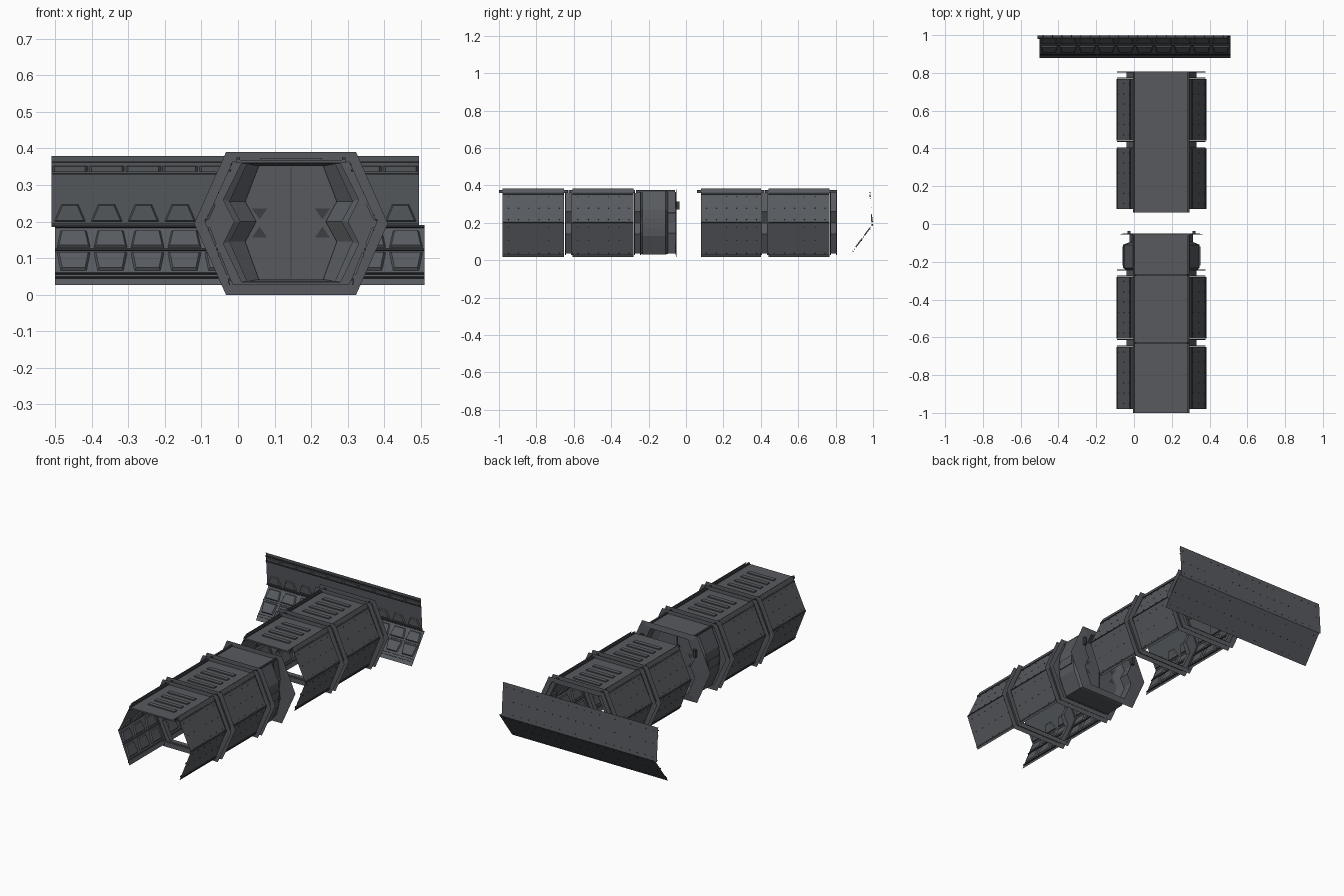
import bpy, bmesh
from mathutils import Vector

cube = bpy.data.objects.get("Cube")
if cube:
    bpy.data.objects.remove(cube, do_unlink=True)

CX = 0.145  # corridor centre line


def material(name, color):
    m = bpy.data.materials.new(name)
    m.use_nodes = True
    m.diffuse_color = color
    m.node_tree.nodes["Principled BSDF"].inputs["Base Color"].default_value = color
    return m


BODY = material("steel grey", (0.095, 0.102, 0.113, 1))
DARK = material("dark steel", (0.045, 0.049, 0.055, 1))


def finish(name, bm, fix=True):
    if fix:
        bmesh.ops.recalc_face_normals(bm, faces=bm.faces[:])
    me = bpy.data.meshes.new(name)
    bm.to_mesh(me)
    bm.free()
    me.materials.append(BODY)
    me.materials.append(DARK)
    ob = bpy.data.objects.new(name, me)
    bpy.context.collection.objects.link(ob)
    return ob


def ring(half):
    """Mirror a right-hand half outline (offset, z) into a closed loop."""
    return [(CX + d, z) for d, z in half] + [(CX - d, z) for d, z in reversed(half)]


def loft(name, sections, cap=False, mat=0):
    """Skin matching outlines placed along y."""
    bm = bmesh.new()
    loops = [[bm.verts.new((x, y, z)) for x, z in ring(h)] for h, y in sections]
    for a, b in zip(loops, loops[1:]):
        n = len(a)
        for i in range(n):
            j = (i + 1) % n
            bm.faces.new((a[i], a[j], b[j], b[i]))
    if cap:
        bm.faces.new(loops[0])
        bm.faces.new(loops[-1])
    for f in bm.faces:
        f.material_index = mat
    return finish(name, bm)


def add_box(bm, lo, hi, mat=0):
    vs = bmesh.ops.create_cube(bm, size=1)["verts"]
    for v in vs:
        v.co = [l + (c + 0.5) * (h - l) for l, h, c in zip(lo, hi, v.co)]
    for f in {f for v in vs for f in v.link_faces}:
        f.material_index = mat


def box(name, lo, hi, mat=0):
    bm = bmesh.new()
    add_box(bm, lo, hi, mat)
    return finish(name, bm)


def panel(name, path, u0, u1, place, rows, rails, pitch):
    """Folded thin sheet with raised trapezoids, rails and rivets."""
    bm = bmesh.new()

    def slab(seg, quad, h, taper, mat):
        (a, b) = Vector(path[seg]), Vector(path[seg + 1])
        d = b - a
        n = Vector((d.y, -d.x)).normalized()
        mu = sum(q[0] for q in quad) / 4
        mt = sum(q[1] for q in quad) / 4
        low, top = [], []
        for u, t in quad:
            p = a + d * t
            low.append(bm.verts.new(place(u, p.x, p.y)))
            p = a + d * (mt + (t - mt) * taper) + n * h
            top.append(bm.verts.new(place(mu + (u - mu) * taper, p.x, p.y)))
        faces = [bm.faces.new(top)]
        for i in range(4):
            j = (i + 1) % 4
            faces.append(bm.faces.new((low[i], low[j], top[j], top[i])))
        for f in faces:
            f.material_index = mat

    for (a, b) in zip(path, path[1:]):
        bm.faces.new([bm.verts.new(place(u, *p)) for u, p in
                      ((u0, a), (u1, a), (u1, b), (u0, b))])
    count = round((u1 - u0) / pitch)
    step = (u1 - u0) / count
    for seg, t0, t1, wide, narrow in rows:
        for k in range(count):
            c = u0 + (k + 0.5) * step
            w, v = wide * step / 2, narrow * step / 2
            slab(seg, [(c - v, t0), (c + v, t0), (c + w, t1), (c - w, t1)], 0.007, 0.88, 0)
    for seg, t0, t1, h in rails:
        slab(seg, [(u0, t0), (u1, t0), (u1, t1), (u0, t1)], h, 1, 1)
    # outside rivets
    for seg in range(len(path) - 1):
        if abs(path[seg][1] - path[seg + 1][1]) > 0.1:
            for k in range(count * 2):
                u = u0 + (k + 0.5) * step / 2
                for t in (0.12, 0.5, 0.88):
                    slab(seg, [(u, t), (u + 0.005, t), (u + 0.005, t + 0.02), (u, t + 0.02)],
                         -0.002, 0.8, 1)
    return finish(name, bm)


# Half outlines, top to bottom
HEX = [(0.178, 0.39), (0.2315, 0.27), (0.265, 0.195), (0.2315, 0.12), (0.178, 0)]
HEX_IN = [(0.158, 0.365), (0.204, 0.265), (0.234, 0.197), (0.204, 0.13), (0.158, 0.028)]
ZIG = [(0.135, 0.36), (0.185, 0.26), (0.155, 0.2), (0.185, 0.14), (0.135, 0.035)]
TRIM = [(0.12, 0.358), (0.168, 0.255), (0.138, 0.2), (0.168, 0.145), (0.12, 0.037)]
LEAF = [(0.088, 0.352), (0.125, 0.255), (0.095, 0.2), (0.125, 0.145), (0.088, 0.042)]
HULL = [(0.15, 0.368), (0.195, 0.27), (0.203, 0.2), (0.195, 0.13), (0.15, 0.03)]
NECK = [(0.15, 0.364), (0.165, 0.26), (0.16, 0.2), (0.165, 0.14), (0.14, 0.035)]

# Portal frames between corridor sections
for i, (a, b) in enumerate([(-0.648, -0.608), (-0.278, -0.24), (0.4, 0.44), (0.77, 0.808)]):
    loft(f"portal_frame_{i + 1}", [(HEX, a), (HEX_IN, a), (HEX_IN, a + 0.006), (ZIG, a + 0.006),
                                   (ZIG, b - 0.006), (HEX_IN, b - 0.006), (HEX_IN, b), (HEX, b)])

# Corridor side walls
side_path = [(0.15, 0.384), (0.16, 0.36), (0.235, 0.2), (0.162, 0.016)]
side_rows = [(1, 0.68, 0.96, 0.85, 0.45), (2, 0.08, 0.36, 0.85, 0.65), (2, 0.46, 0.8, 0.85, 0.65)]
side_rails = [(1, 0.1, 0.14, 0.005), (2, 0.4, 0.43, 0.005), (2, 0.85, 0.89, 0.005),
              (1, 0.0, 0.05, -0.003), (1, 0.96, 1.0, -0.003), (2, 0.9, 0.94, -0.003)]
for i, (a, b) in enumerate([(-0.98, -0.652), (-0.606, -0.28), (0.08, 0.4), (0.442, 0.768)]):
    for label, s in (("left", 1), ("right", -1)):
        panel(f"corridor_{label}_wall_{i + 1}", side_path, a, b,
              lambda u, d, z, s=s: (CX + s * d, u, z), side_rows, side_rails, 0.11)

# Roof plates with cross bars
for i, (a, b) in enumerate([(-1.0, -0.632), (-0.628, -0.272), (-0.268, -0.06),
                            (0.06, 0.42), (0.422, 0.808)]):
    bm = bmesh.new()
    add_box(bm, (CX - 0.15, a, 0.36), (CX + 0.15, b, 0.368))
    if b - a > 0.3:
        for k in range(4):
            y = (a + b) / 2 + (k - 1.5) * 0.06
            add_box(bm, (CX - 0.085, y - 0.012, 0.368), (CX + 0.085, y + 0.012, 0.374))
    for s in (-1, 1):
        x = CX + s * 0.144
        add_box(bm, (x - 0.005, a, 0.368), (x + 0.005, b, 0.376), 1)
    finish(f"roof_plate_{i + 1}", bm)

# Door housing, rear neck and end flange
loft("door_housing", [(ZIG, -0.245), (HULL, -0.232), (HULL, -0.11), (NECK, -0.095),
                      (NECK, -0.052)])
loft("door_end_flange", [(HEX, -0.055), (HEX_IN, -0.055), (NECK, -0.052)])
loft("door_end_flange_back", [(HEX, -0.054), (NECK, -0.05), (TRIM, -0.05), (TRIM, -0.11),
                              (LEAF, -0.125)])
loft("door_reveal", [(ZIG, -0.245), (TRIM, -0.235), (TRIM, -0.2), (LEAF, -0.165),
                     (LEAF, -0.145)])
loft("door_leaf", [(LEAF, -0.15), (LEAF, -0.125)], cap=True)

# Door seam and wedge marks on both faces
bm = bmesh.new()
for y in (-0.1515, -0.1235):
    add_box(bm, (CX - 0.0015, y - 0.001, 0.045), (CX + 0.0015, y + 0.001, 0.35), 1)
    for s in (-1, 1):
        for z, dz in ((0.236, -0.03), (0.156, 0.03)):
            tri = [(0.107, z), (0.065, z), (0.086, z + dz)]
            bm.faces.new([bm.verts.new((CX + s * d, y, h)) for d, h in tri]).material_index = 1
finish("door_markings", bm)

# Rear latch posts and housing side pods
for label, s in (("left", 1), ("right", -1)):
    x = CX + s * 0.172
    box(f"latch_post_{label}", (x - 0.008, -0.052, 0.27), (x + 0.008, -0.036, 0.315), 1)
    x = CX + s * 0.196
    box(f"side_pod_{label}", (x - 0.01, -0.22, 0.175), (x + 0.01, -0.12, 0.225))

# Freestanding back wall, upper and lower sheets
back = lambda u, d, z: (u, d, z)
panel("back_wall_upper", [(0.985, 0.38), (0.999, 0.185)], -0.51, 0.495, back,
      [(0, 0.68, 0.92, 0.85, 0.45), (0, 0.14, 0.22, 0.95, 0.95)],
      [(0, 0.08, 0.1, 0.006), (0, 0.24, 0.26, 0.006), (0, 0.95, 0.98, 0.006)], 0.1)
panel("back_wall_lower", [(0.999, 0.187), (0.88, 0.027)], -0.5, 0.51, back,
      [(0, 0.08, 0.36, 0.9, 0.7), (0, 0.45, 0.75, 0.7, 0.9)],
      [(0, 0.0, 0.03, 0.006), (0, 0.39, 0.42, 0.005), (0, 0.8, 0.82, 0.005), (0, 0.87, 0.89, 0.005)],
      0.1)
